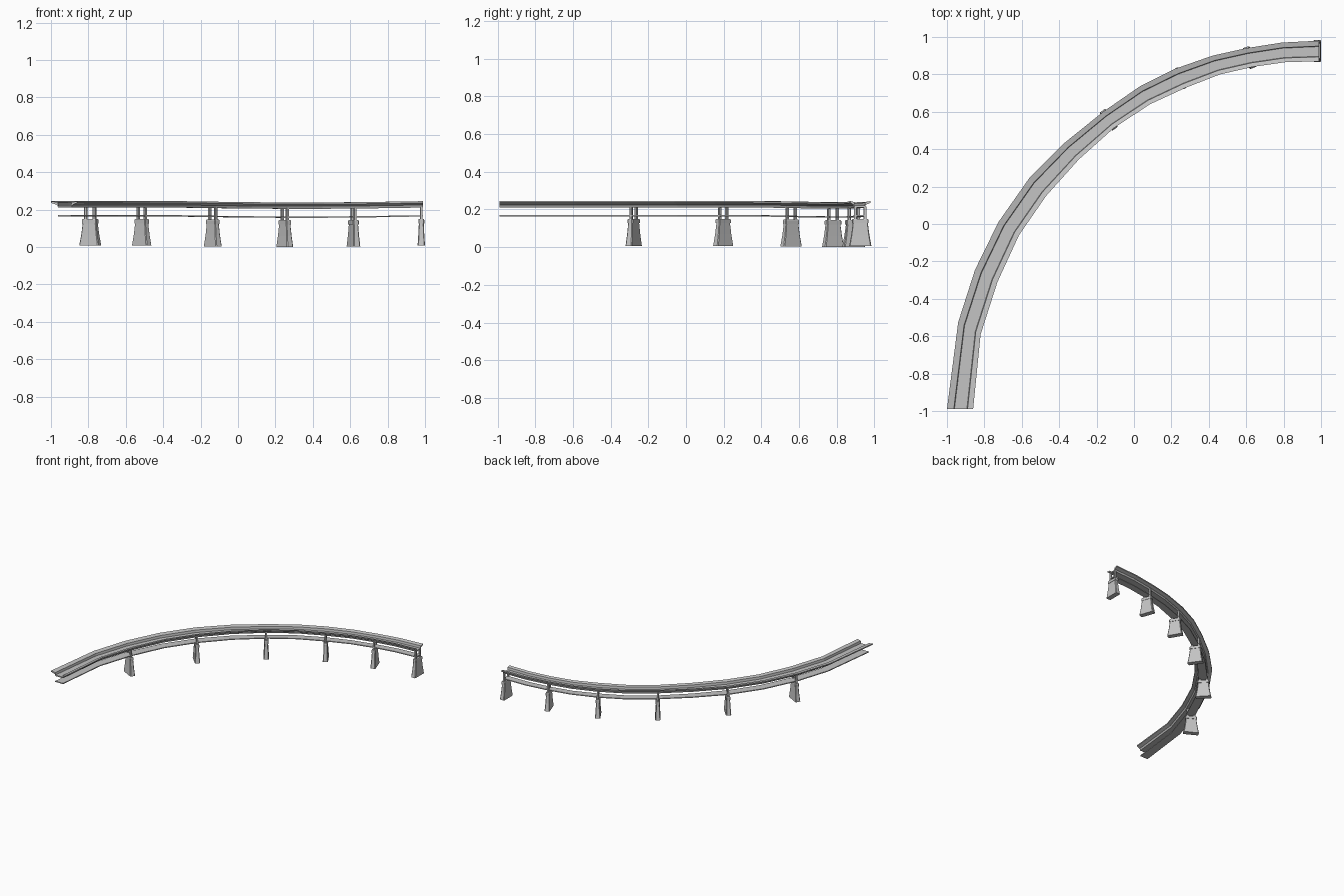
import bpy
import bmesh
import math
from mathutils import Vector

default_cube = bpy.data.objects.get("Cube")
if default_cube:
    bpy.data.objects.remove(default_cube, do_unlink=True)

concrete = bpy.data.materials.new("concrete grey")
concrete.use_nodes = True
grey = (0.55, 0.55, 0.55, 1.0)
concrete.diffuse_color = grey
concrete.node_tree.nodes["Principled BSDF"].inputs["Base Color"].default_value = grey

# Outer and inner kerb of the curved track, one pair per segment joint
OUTER = [(-1, -.99), (-.94, -.525), (-.85, -.245), (-.725, .01), (-.56, .245),
         (-.37, .435), (-.165, .6), (.03, .735), (.22, .83), (.42, .9),
         (.6, .94), (.79, .97), (.99, .98)]
INNER = [(-.86, -.99), (-.82, -.59), (-.73, -.31), (-.615, -.06), (-.47, .15),
         (-.295, .345), (-.105, .515), (.085, .64), (.28, .73), (.46, .8),
         (.635, .84), (.81, .865), (.99, .87)]


def lift(i):
    """Slight sag in the far half of the track."""
    return 0.007 * (1 - max(0, math.sin(math.pi * (i - 5) / 7)))


def loft(name, rings):
    """Skin closed rings of points into one capped solid."""
    bm = bmesh.new()
    loops = [[bm.verts.new(p) for p in ring] for ring in rings]
    n = len(loops[0])
    for a, b in zip(loops, loops[1:]):
        for k in range(n):
            m = (k + 1) % n
            bm.faces.new((a[k], a[m], b[m], b[k]))
    bm.faces.new(loops[0])
    bm.faces.new(loops[-1])
    bmesh.ops.recalc_face_normals(bm, faces=bm.faces)
    mesh = bpy.data.meshes.new(name)
    bm.to_mesh(mesh)
    bm.free()
    mesh.materials.append(concrete)
    obj = bpy.data.objects.new(name, mesh)
    bpy.context.collection.objects.link(obj)
    return obj


def track(name, profile):
    """Sweep a (fraction across, height) profile along the kerbs."""
    rings = []
    for i, (o, n) in enumerate(zip(OUTER, INNER)):
        o, n = Vector(o), Vector(n)
        rings.append([(*o.lerp(n, f), z + lift(i)) for f, z in profile])
    return loft(name, rings)


def section(frame, width, depth, z, offset=0, cut=0.25):
    """Rectangle with chamfered corners, in a frame of centre and two axes."""
    centre, across, along = frame
    w, d = width / 2, depth / 2
    c = d * cut
    corners = [(w, d - c), (w - c, d), (c - w, d), (-w, d - c),
               (-w, c - d), (c - w, -d), (w - c, -d), (w, c - d)]
    return [(*(centre + across * (u + offset) + along * v), z) for u, v in corners]


# Trough deck: sunken floor between two raised, gently tilted kerbs
track("trough_deck", [
    (0, .238), (.26, .232), (.285, .213), (.76, .213), (.785, .232), (1, .238),
    (1, .229), (.82, .218), (.77, .204), (.275, .204), (.23, .218), (0, .229)])

# Flat service strip hung below the deck
track("lower_strip", [(.26, .163), (.77, .163), (.77, .156), (.26, .156)])

# Piers at every second joint: flared shaft, cap block and two posts
for number, i in enumerate(range(2, len(OUTER), 2), 1):
    o, n = Vector(OUTER[i]), Vector(INNER[i])
    centre = (o + n) / 2
    across = (n - o).normalized()
    along = Vector((-across.y, across.x))
    if i == len(OUTER) - 1:
        centre.x -= .01
    frame = (centre, across, along)
    base = lift(i)
    loft(f"pier_shaft_{number}", [
        section(frame, w, d, z + base)
        for w, d, z in ((.118, .04, 0), (.096, .032, .06), (.08, .026, .122))])
    loft(f"pier_cap_{number}", [
        section(frame, w, d, z + base)
        for w, d, z in ((.088, .032, .12), (.088, .032, .138), (.082, .027, .143))])
    for side, offset in (("outer", -.026), ("inner", .026)):
        loft(f"{side}_post_{number}", [
            section(frame, .016, .014, z + base, offset) for z in (.14, .208)])
